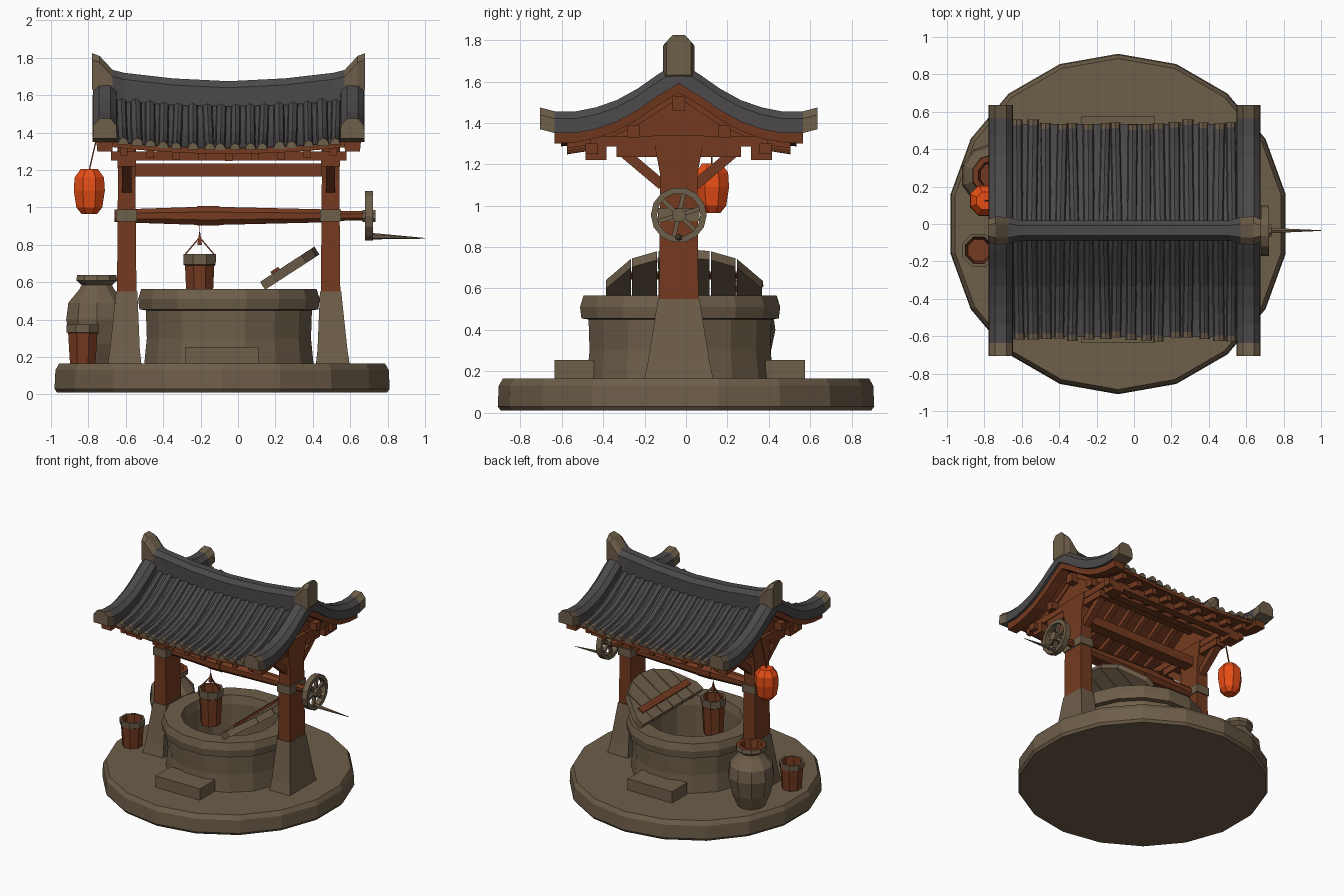
import bpy, bmesh, math, random
from mathutils import Vector, Matrix

if "Cube" in bpy.data.objects:
    bpy.data.objects.remove(bpy.data.objects["Cube"])

random.seed(4)
STONE, WOOD, TILE, GLOW = range(4)
MATS = []
for name, col in [("weathered stone", (0.155, 0.112, 0.068)), ("red brown wood", (0.175, 0.042, 0.014)),
                  ("roof slate", (0.072, 0.066, 0.069)), ("lantern orange", (0.80, 0.075, 0.008))]:
    m = bpy.data.materials.new(name)
    m.diffuse_color = (*col, 1)
    m.use_nodes = True
    m.node_tree.nodes["Principled BSDF"].inputs["Base Color"].default_value = m.diffuse_color
    MATS.append(m)

XC, YC = -0.05, -0.035          # centre of roof and frame


def finish(bm, name):
    bmesh.ops.recalc_face_normals(bm, faces=bm.faces)
    me = bpy.data.meshes.new(name)
    bm.to_mesh(me)
    bm.free()
    for m in MATS:
        me.materials.append(m)
    ob = bpy.data.objects.new(name, me)
    bpy.context.collection.objects.link(ob)
    return ob


def loft(bm, rings, mat, mats=None):
    """Skin equal rings of points and cap both ends; mats gives one colour per span."""
    vs = [[bm.verts.new(p) for p in r] for r in rings]
    n = len(vs[0])
    for i in range(len(vs) - 1):
        for j in range(n):
            k = (j + 1) % n
            f = bm.faces.new((vs[i][j], vs[i][k], vs[i + 1][k], vs[i + 1][j]))
            f.material_index = mats[i] if mats else mat
    for r, i in ((vs[0], 0), (vs[-1], -1)):
        bm.faces.new(r).material_index = mats[i] if mats else mat


def lathe(bm, prof, n, c, mat, mats=None, wob=0.0):
    rings = []
    jit = [1 + random.uniform(-wob, wob) for _ in range(n)]
    for r, z in prof:
        rings.append([(c[0] + r * jit[j] * math.cos(math.tau * (j + .5) / n),
                       c[1] + r * jit[j] * math.sin(math.tau * (j + .5) / n), z) for j in range(n)])
    loft(bm, rings, mat, mats)


def rect(x, y, z, hx, hy):
    return [(x - hx, y - hy, z), (x + hx, y - hy, z), (x + hx, y + hy, z), (x - hx, y + hy, z)]


def box(bm, x, y, z0, z1, hx, hy, mat):
    loft(bm, [rect(x, y, z0, hx, hy), rect(x, y, z1, hx, hy)], mat)


def rod(bm, a, b, r0, r1, n, mat):
    a, b = Vector(a), Vector(b)
    q = (b - a).to_track_quat('Z', 'Y')
    loft(bm, [[p + q @ Vector((r * math.cos(math.tau * (j + .5) / n), r * math.sin(math.tau * (j + .5) / n), 0))
               for j in range(n)] for p, r in ((a, r0), (b, r1))], mat)


def roof_z(x, s):
    """Height of the sagging roof deck at distance s from the ridge line."""
    pr = [1.56, 1.50, 1.43, 1.375, 1.34, 1.32, 1.315, 1.335]
    i = min(int(s / .1), 6)
    t = s / .1 - i
    return pr[i] * (1 - t) + pr[i + 1] * t + 0.045 * ((x - XC) / .7) ** 2


# round stone platform
bm = bmesh.new()
lathe(bm, [(.895, .01), (.91, .03), (.905, .13), (.885, .165)], 18, (-.085, 0), STONE)
finish(bm, "stone_platform")

# well ring with overhanging rim and hollow shaft
bm = bmesh.new()
lathe(bm, [(.46, .15), (.445, .3), (.45, .45), (.485, .455), (.492, .51), (.475, .565),
           (.35, .565), (.335, .5), (.33, .2)], 16, (-.05, -.03), STONE, wob=.012)
finish(bm, "well_ring")

# front and back steps
for name, y in (("front_step", -.54), ("back_step", .48)):
    bm = bmesh.new()
    box(bm, -.085, y, .15, .255, .195, .095, STONE)
    finish(bm, name)

# posts on flared stone feet, with a collar round the axle and a bracket head
for side, name in ((-1, "left"), (1, "right")):
    x = XC + side * .545
    bm = bmesh.new()
    loft(bm, [rect(x + side * .012, YC, .15, .092, .17), rect(x + side * .01, YC, .24, .08, .15),
              rect(x, YC, .55, .057, .1)], STONE)
    finish(bm, name + "_post_foot")
    bm = bmesh.new()
    loft(bm, [rect(x, YC, .54, .052, .095), rect(x, YC, 1.15, .047, .09), rect(x, YC, 1.34, .05, .125)], WOOD)
    finish(bm, name + "_post")
    bm = bmesh.new()
    box(bm, x, YC, .925, .99, .056, .1, STONE)
    finish(bm, name + "_post_collar")
    bm = bmesh.new()
    box(bm, x, YC, 1.235, 1.29, .04, .3, WOOD)
    box(bm, x, YC, 1.285, 1.335, .045, .43, WOOD)
    for d in (-1, 1):
        rod(bm, (x, YC + d * .08, 1.1), (x, YC + d * .27, 1.26), .035, .035, 4, WOOD)
        box(bm, x, YC + d * .4, 1.22, 1.3, .05, .05, WOOD)
    # gable panel above the bracket
    loft(bm, [[(x + o, YC - .46, 1.32), (x + o, YC + .46, 1.32), (x + o, YC + .2, 1.44),
               (x + o, YC, 1.58), (x + o, YC - .2, 1.44)] for o in (-.025, .025)], WOOD)
    finish(bm, name + "_gable_bracket")

# long beams: tie beam and purlins
bm = bmesh.new()
box(bm, XC, YC, 1.165, 1.235, .52, .045, WOOD)
for d in (-1, 1):
    box(bm, XC, YC + d * .42, 1.25, 1.3, .63, .03, WOOD)
    box(bm, XC, YC + d * .22, 1.33, 1.39, .63, .03, WOOD)
box(bm, XC, YC, 1.46, 1.53, .63, .03, WOOD)
finish(bm, "roof_beams")

# sagging roof deck (slate above, wood below), rafters and round tile rows on each slope
XS = [XC + .66 * (i / 4 - 1) for i in range(9)]
SS = [.57 * i / 6 for i in range(7)]
for d, name in ((-1, "front"), (1, "back")):
    bm = bmesh.new()
    rings = []
    for x in XS:
        top = [(x, YC + d * s, roof_z(x, s)) for s in SS]
        rings.append(top + [(p[0], p[1], p[2] - .03) for p in reversed(top)])
    loft(bm, rings, WOOD)
    bm.normal_update()
    bmesh.ops.recalc_face_normals(bm, faces=bm.faces)
    for f in bm.faces:
        if f.normal.z > .5:
            f.material_index = TILE
    finish(bm, name + "_roof_deck")
    bm = bmesh.new()
    for i in range(9):
        x = XC + .56 * (i / 4 - 1)
        loft(bm, [[(x + a, YC + d * s, roof_z(x, s) + b) for a, b in
                   ((-.02, -.025), (.02, -.025), (.02, -.07), (-.02, -.07))] for s in (0, .2, .4, .54)], WOOD)
    finish(bm, name + "_rafters")
    bm = bmesh.new()
    N = 16
    for i in range(N):
        x = XC + .575 * (2 * i / (N - 1) - 1)
        end = .58 + random.uniform(-.015, .015)
        w = .031 + random.uniform(-.003, .003)
        lean = random.uniform(-.012, .012)
        rings = []
        for s in (.03, .16, .3, .44, end - .03, end):
            rings.append([(x + lean * s / .5 + w * math.cos(a), YC + d * s,
                           roof_z(x, s) - .01 + 1.3 * w * math.sin(a))
                          for a in [math.pi * k / 4 for k in range(5)]])
        loft(bm, rings, TILE, [TILE] * 4 + [STONE])
    finish(bm, name + "_tile_rows")

    # upturned verge on both gables, with wooden bargeboard underneath
    for side, sn in ((-1, "left"), (1, "right")):
        xv = XC + side * .662
        bm = bmesh.new()
        path = (0, .1, .2, .3, .4, .5, .6, .67)
        loft(bm, [[(xv + a, YC + d * s, roof_z(xv, s) + b + .06 * max(0, s - .5))
                   for a, b in ((-.065, -.01), (-.062, .06), (-.03, .095), (.03, .095), (.062, .06), (.065, -.01))]
                  for s in path], TILE, [TILE] * 6 + [STONE])
        finish(bm, f"{name}_{sn}_verge")
        bm = bmesh.new()
        loft(bm, [[(xv + a, YC + d * s, roof_z(xv, s) + b) for a, b in
                   ((-.045, -.005), (.045, -.005), (.04, -.055), (-.04, -.055))]
                  for s in path[:7]], WOOD)
        finish(bm, f"{name}_{sn}_bargeboard")

# ridge with raised stone ends
bm = bmesh.new()
rings = []
for u, top, hw in ((-.73, 1.825, .06), (-.69, 1.81, .075), (-.62, 1.735, .072), (-.56, 1.72, .055), (-.3, 1.69, .055),
                   (0, 1.675, .055), (.3, 1.69, .055), (.56, 1.72, .055), (.62, 1.735, .072), (.69, 1.81, .075),
                   (.73, 1.825, .06)):
    z0 = 1.54 + .08 * u * u + (.05 if abs(u) > .7 else 0)
    rings.append([(XC + u, YC + a * hw, z) for a, z in
                  ((-1, z0), (-1, top - .035), (-.5, top), (.5, top), (1, top - .035), (1, z0))])
loft(bm, rings, TILE, [STONE] * 2 + [TILE] * 6 + [STONE] * 2)
finish(bm, "roof_ridge")

# windlass roller with thicker middle, and axle
bm = bmesh.new()
for a, b, r0, r1 in ((-.66, -.22, .036, .052), (-.22, -.1, .056, .056), (-.1, .45, .052, .038), (.45, .73, .03, .026)):
    rod(bm, (a, YC, .955), (b, YC, .955), r0, r1, 8, WOOD)
finish(bm, "windlass_roller")

# crank wheel with spokes and a pointed handle
bm = bmesh.new()
W = Vector((.70, YC, .955))
segs = 14
vs = [[bm.verts.new(W + Vector((o, r * math.cos(math.tau * i / segs), r * math.sin(math.tau * i / segs))))
       for o, r in ((-.022, .105), (.022, .105), (.022, .135), (-.022, .135))] for i in range(segs)]
for i in range(segs):
    for j in range(4):
        k = (j + 1) % 4
        bm.faces.new((vs[i][j], vs[i][k], vs[(i + 1) % segs][k], vs[(i + 1) % segs][j]))
for i in range(6):
    a = math.tau * i / 6 + .3
    rod(bm, W, W + Vector((0, .11 * math.cos(a), .11 * math.sin(a))), .016, .014, 4, STONE)
rod(bm, W - Vector((.035, 0, 0)), W + Vector((.035, 0, 0)), .035, .035, 8, STONE)
rod(bm, (.70, YC, .847), (1.0, YC, .835), .018, .002, 6, STONE)
finish(bm, "crank_wheel")

# half-round plank lid leaning over the rim
bm = bmesh.new()
edges = [-.38 + .76 * i / 6 for i in range(7)]
for i in range(6):
    a, b = edges[i] + .003, edges[i + 1] - .003
    la, lb = (math.sqrt(max(.003, .385 ** 2 - t * t)) * .9 for t in (a, b))
    loft(bm, [[(0, a, z), (0, b, z), (lb, b, z), (la, a, z)] for z in (0, .05)], STONE)
box(bm, .1, 0, .05, .065, .025, .3, WOOD)
bm.transform(Matrix.Translation((.145, -.01, .56)) @ Matrix.Rotation(math.radians(-33), 4, 'Y'))
finish(bm, "leaning_half_lid")


def bucket(name, c, z0, z1, r):
    bm = bmesh.new()
    h = z1 - z0
    lathe(bm, [(r * .82, z0), (r * .94, z0 + h * .78), (r * 1.03, z0 + h * .8), (r * 1.05, z1),
               (r * .85, z1), (r * .7, z0 + .03)], 8, c, WOOD, [WOOD, WOOD, STONE, STONE, WOOD])
    finish(bm, name)


# hanging bucket with bail and rope, and small bucket on the platform
bucket("hanging_bucket", (-.205, -.05), .47, .75, .09)
bm = bmesh.new()
for d in (-1, 1):
    rod(bm, (-.205 + d * .085, -.05, .74), (-.205, -.05, .84), .005, .005, 4, WOOD)
rod(bm, (-.205, -.05, .8), (-.205, -.05, .87), .018, .003, 4, WOOD)
rod(bm, (-.205, -.05, .85), (-.205, -.05, .93), .003, .003, 4, WOOD)
finish(bm, "bucket_bail")
bucket("small_bucket", (-.83, -.14), .16, .375, .09)

# water jar
bm = bmesh.new()
lathe(bm, [(.1, .16), (.145, .27), (.172, .4), (.16, .49), (.1, .56), (.085, .585), (.115, .61), (.11, .64),
           (.08, .64), (.07, .56)], 10, (-.755, .26), STONE, [STONE] * 7 + [WOOD] * 2)
finish(bm, "water_jar")

# lantern on a short cord
bm = bmesh.new()
lathe(bm, [(.045, .965), (.075, 1.0), (.09, 1.09), (.085, 1.16), (.05, 1.205)], 8, (-.795, .125), GLOW)
finish(bm, "lantern")
bm = bmesh.new()
rod(bm, (-.795, .125, 1.2), (-.735, .125, 1.46), .005, .005, 4, WOOD)
finish(bm, "lantern_cord")
